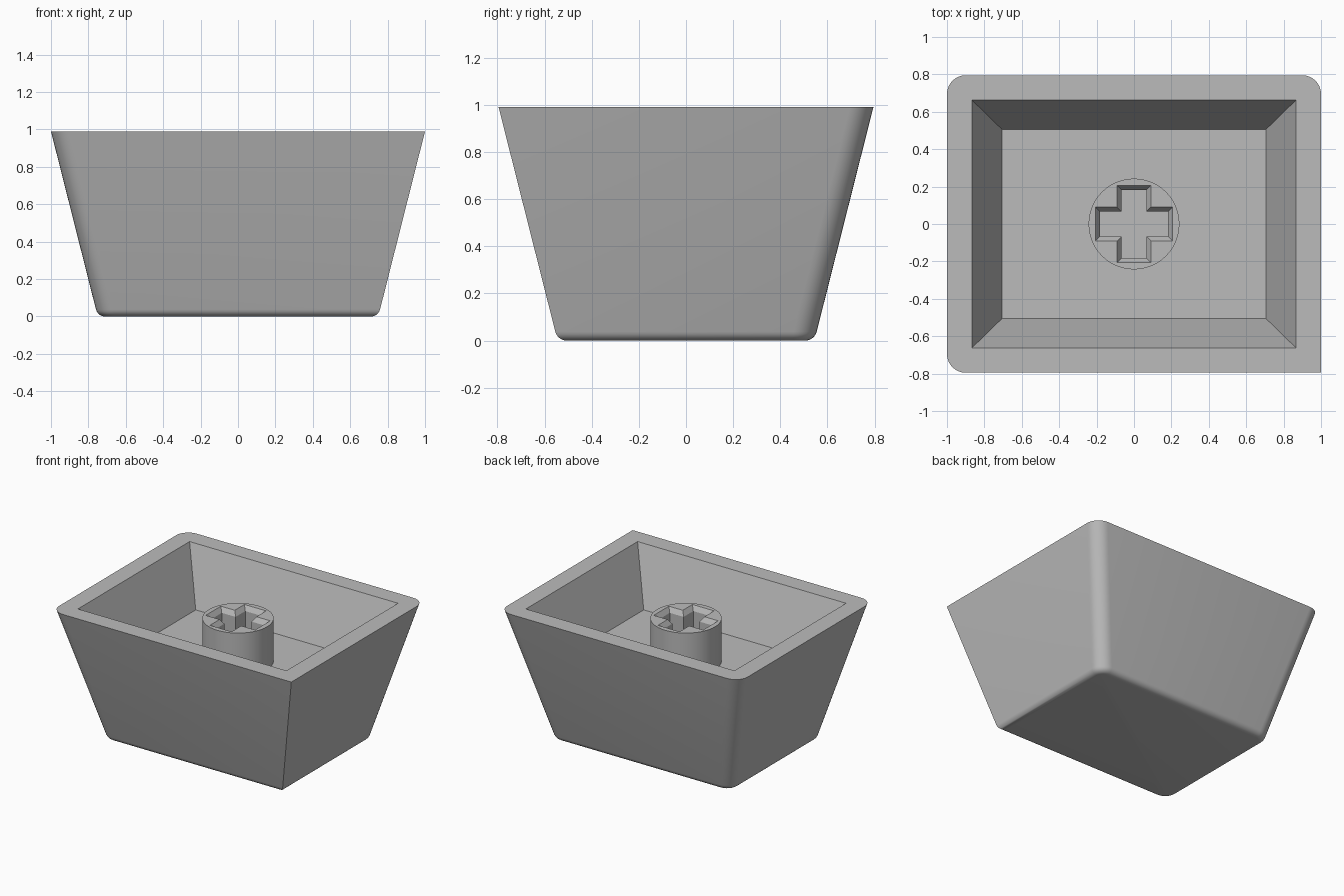
import bpy, bmesh, math

if "Cube" in bpy.data.objects:
    bpy.data.objects.remove(bpy.data.objects["Cube"])

TOP, FLOOR, STEM_TOP = 0.99, 0.58, 0.90
grey = bpy.data.materials.new("grey_plastic")
grey.diffuse_color = (0.5, 0.5, 0.5, 1)
grey.use_nodes = True
grey.node_tree.nodes["Principled BSDF"].inputs["Base Color"].default_value = grey.diffuse_color


def rounded_ring(bm, hx, hy, z, r, seg=8):
    """Rectangle as four corner lists (counter-clockwise); front right corner stays sharp."""
    corners = []
    for i, (sx, sy) in enumerate(((1, -1), (1, 1), (-1, 1), (-1, -1))):
        if i == 0 or r == 0:
            pts = [(sx * hx, sy * hy)]
        else:
            start = (i - 1) * math.pi / 2
            pts = [(sx * (hx - r) + r * math.cos(start + k * math.pi / 2 / seg),
                    sy * (hy - r) + r * math.sin(start + k * math.pi / 2 / seg))
                   for k in range(seg + 1)]
        corners.append([bm.verts.new((x, y, z)) for x, y in pts])
    return corners


def flat(corners):
    return [v for c in corners for v in c]


def bridge(bm, a, b):
    n = len(a)
    for i in range(n):
        j = (i + 1) % n
        bm.faces.new((a[i], a[j], b[j], b[i]))


def finish(bm, name):
    bmesh.ops.recalc_face_normals(bm, faces=bm.faces)
    mesh = bpy.data.meshes.new(name)
    bm.to_mesh(mesh)
    bm.free()
    mesh.materials.append(grey)
    obj = bpy.data.objects.new(name, mesh)
    bpy.context.collection.objects.link(obj)
    bpy.ops.object.select_all(action='DESELECT')
    obj.select_set(True)
    bpy.context.view_layer.objects.active = obj
    bpy.ops.object.shade_smooth_by_angle(angle=math.radians(30))
    return obj


# Tapered shell: filleted base, sloping walls, rim and hollow
bm = bmesh.new()
R = 0.05
rings = []
for k in range(7):
    t = math.radians(75.8) * k / 6
    s = R * math.sin(t)
    rings.append(rounded_ring(bm, 0.711 + s, 0.506 + s, R - R * math.cos(t), 0.05 + s))
rings.append(rounded_ring(bm, 1.0, 0.795, TOP, 0.1))
bm.faces.new(flat(rings[0]))
for a, b in zip(rings, rings[1:]):
    bridge(bm, flat(a), flat(b))
rim = rounded_ring(bm, 0.867, 0.663, TOP, 0)
floor = rounded_ring(bm, 0.705, 0.505, FLOOR, 0)
outer = rings[-1]
for i in range(4):
    j = (i + 1) % 4
    if len(outer[i]) > 1:
        bm.faces.new(outer[i] + rim[i])
    bm.faces.new((outer[i][-1], outer[j][0], rim[j][0], rim[i][0]))
bridge(bm, flat(rim), flat(floor))
bm.faces.new(flat(floor))
finish(bm, "tapered_shell")


# Round stem with a chamfered cross socket
def cross_ring(bm, a, b, z):
    """Four arms of three points: lower tip, upper tip, inner corner."""
    ring = []
    for k in range(4):
        c, s = ((1, 0), (0, 1), (-1, 0), (0, -1))[k]
        for x, y in ((a, -b), (a, b), (b, b)):
            ring.append(bm.verts.new((c * x - s * y, s * x + c * y, z)))
    return ring


bm = bmesh.new()
N = 48
circles = [[bm.verts.new((0.243 * math.cos(2 * math.pi * i / N - math.pi / 4),
                          0.243 * math.sin(2 * math.pi * i / N - math.pi / 4), z))
            for i in range(N)] for z in (FLOOR, STEM_TOP)]
bridge(bm, circles[0], circles[1])
mouth = cross_ring(bm, 0.205, 0.09, STEM_TOP)
neck = cross_ring(bm, 0.182, 0.067, STEM_TOP - 0.035)
base = cross_ring(bm, 0.182, 0.067, FLOOR)
for k in range(4):
    arc = [circles[1][(k * N // 4 + i) % N] for i in range(N // 4 + 1)]
    bm.faces.new(arc + [mouth[3 * k + 2], mouth[3 * k + 1], mouth[3 * k], mouth[3 * k - 1]])
bridge(bm, mouth, neck)
bridge(bm, neck, base)
finish(bm, "cross_socket_stem")
